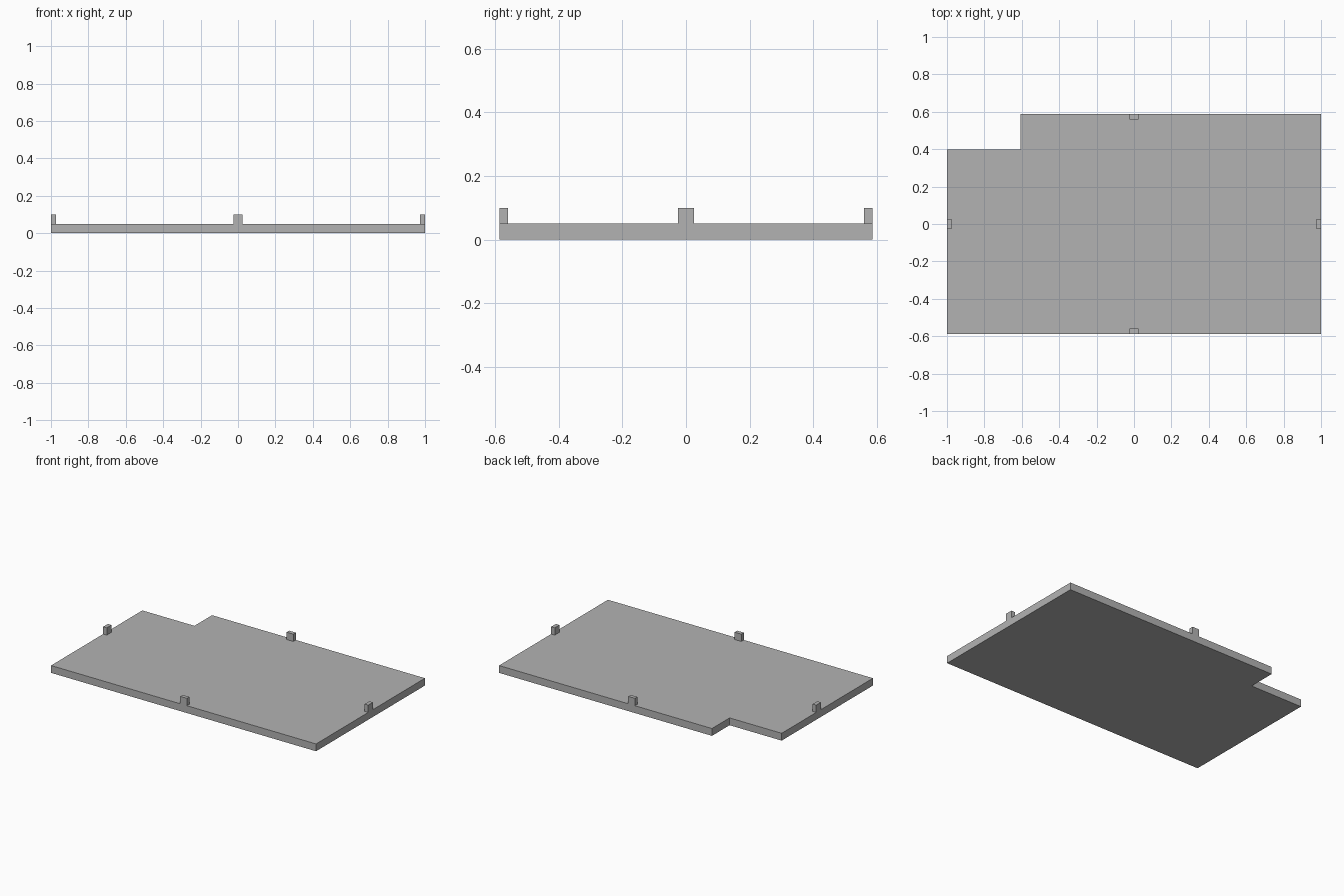
import bpy
import bmesh

if "Cube" in bpy.data.objects:
    bpy.data.objects.remove(bpy.data.objects["Cube"], do_unlink=True)

HALF_X, HALF_Y = 1.0, 0.587      # half size of the panel
THICK, TOP = 0.05, 0.10          # panel top and tab top
NOTCH_X, NOTCH_Y = -0.607, 0.397 # inner corner of the notch
TAB_W, TAB_D = 0.05, 0.027       # tab width along the edge, depth inward

grey = bpy.data.materials.new("plain grey")
grey.use_nodes = True
colour = (0.45, 0.45, 0.45, 1)
grey.diffuse_color = colour
grey.node_tree.nodes["Principled BSDF"].inputs["Base Color"].default_value = colour


def prism(name, outline, z0, z1):
    """Extrude a counter-clockwise outline from z0 to z1."""
    bm = bmesh.new()
    face = bm.faces.new([bm.verts.new((x, y, z0)) for x, y in outline])
    new = bmesh.ops.extrude_face_region(bm, geom=[face], use_keep_orig=True)["geom"]
    verts = [g for g in new if isinstance(g, bmesh.types.BMVert)]
    bmesh.ops.translate(bm, verts=verts, vec=(0, 0, z1 - z0))
    bmesh.ops.recalc_face_normals(bm, faces=bm.faces)
    mesh = bpy.data.meshes.new(name)
    bm.to_mesh(mesh)
    bm.free()
    mesh.materials.append(grey)
    obj = bpy.data.objects.new(name, mesh)
    bpy.context.collection.objects.link(obj)
    return obj


def tab(name, cx, cy, sx, sy):
    """Small upright block flush with the panel edge."""
    x, y = sx / 2, sy / 2
    prism(name, [(cx - x, cy - y), (cx + x, cy - y), (cx + x, cy + y), (cx - x, cy + y)],
          THICK, TOP)


# Panel with a rectangular notch in the back right corner
prism("panel", [(-HALF_X, -HALF_Y), (HALF_X, -HALF_Y), (HALF_X, HALF_Y),
                (NOTCH_X, HALF_Y), (NOTCH_X, NOTCH_Y), (-HALF_X, NOTCH_Y)], 0, THICK)

# One tab in the middle of each edge
for side, s in (("left", 1), ("right", -1)):
    tab(side + "_tab", s * (HALF_X - TAB_D / 2), 0, TAB_D, TAB_W)
for side, s in (("back", 1), ("front", -1)):
    tab(side + "_tab", 0, s * (HALF_Y - TAB_D / 2), TAB_W, TAB_D)
